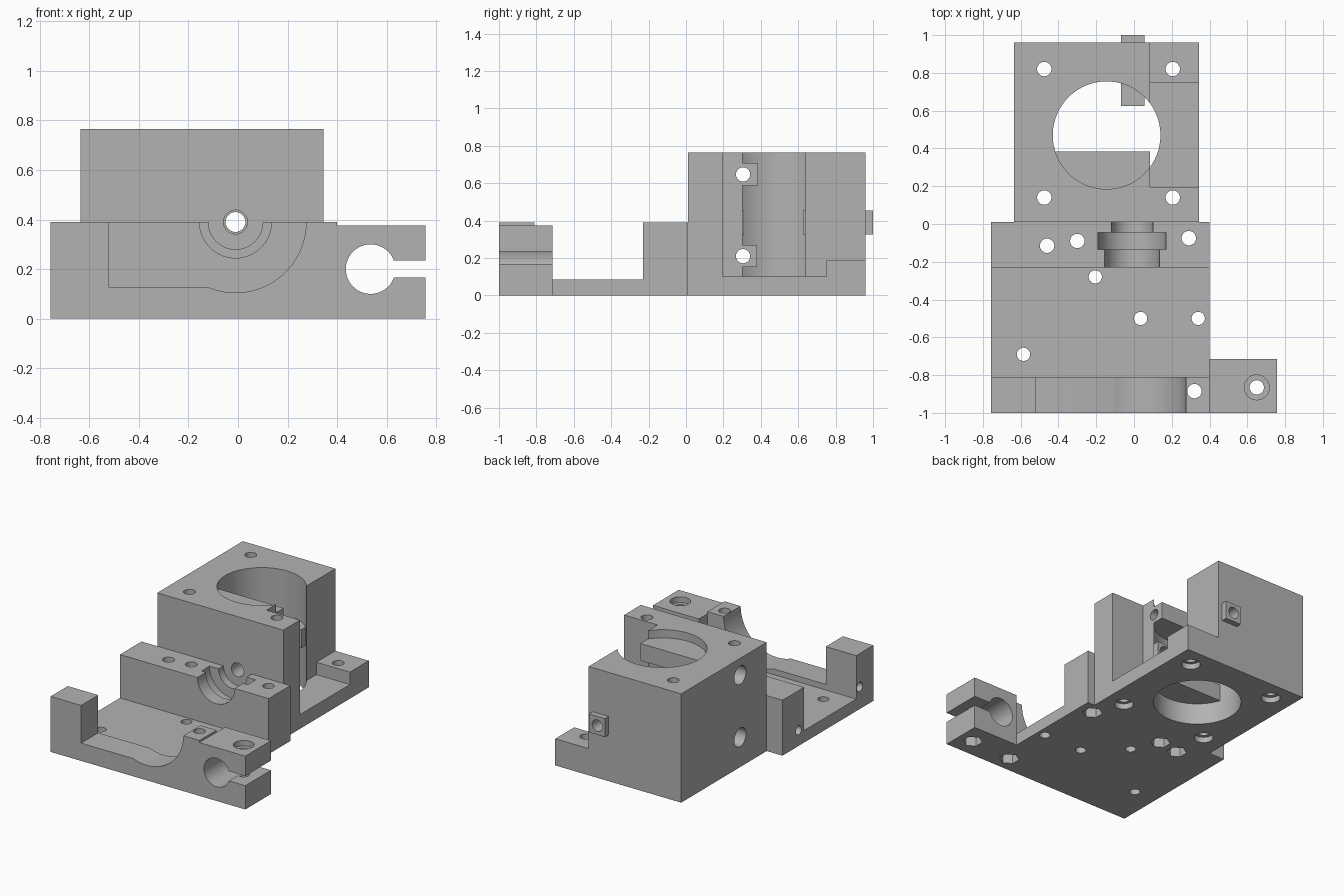
import bpy, bmesh, math
from mathutils import Matrix, Vector

if "Cube" in bpy.data.objects:
    bpy.data.objects.remove(bpy.data.objects["Cube"], do_unlink=True)

grey = bpy.data.materials.new("matte_grey")
grey.use_nodes = True
tone = (0.45, 0.45, 0.45, 1)
grey.diffuse_color = tone
for node in grey.node_tree.nodes:
    if node.type == 'BSDF_PRINCIPLED':
        node.inputs["Base Color"].default_value = tone


def to_object(name, bm):
    bmesh.ops.recalc_face_normals(bm, faces=bm.faces)
    mesh = bpy.data.meshes.new(name)
    bm.to_mesh(mesh)
    bm.free()
    mesh.materials.append(grey)
    ob = bpy.data.objects.new(name, mesh)
    bpy.context.collection.objects.link(ob)
    return ob


def box(name, xs, ys, zs):
    bm = bmesh.new()
    bmesh.ops.create_cube(bm, size=1)
    lo, hi = Vector((xs[0], ys[0], zs[0])), Vector((xs[1], ys[1], zs[1]))
    bmesh.ops.scale(bm, vec=hi - lo, verts=bm.verts)
    bmesh.ops.translate(bm, vec=(lo + hi) / 2, verts=bm.verts)
    return to_object(name, bm)


def rod(axis, a, b, span, r, sides=40):
    """Cylinder along an axis; a and b are the other two coordinates in order."""
    bm = bmesh.new()
    length, mid = span[1] - span[0], sum(span) / 2
    bmesh.ops.create_cone(bm, cap_ends=True, segments=sides, radius1=r, radius2=r, depth=length)
    turn = {'x': Matrix.Rotation(math.pi / 2, 3, 'Y'),
            'y': Matrix.Rotation(math.pi / 2, 3, 'X'),
            'z': Matrix.Identity(3)}[axis]
    centre = {'x': (mid, a, b), 'y': (a, mid, b), 'z': (a, b, mid)}[axis]
    bmesh.ops.rotate(bm, matrix=turn, verts=bm.verts)
    bmesh.ops.translate(bm, vec=centre, verts=bm.verts)
    return to_object("cutter", bm)


def prism(name, pts, along, start, end):
    """Extrude a profile: (y, z) points along x, or (x, z) points along y."""
    bm = bmesh.new()
    place = (lambda p: (start, p[0], p[1])) if along == 'x' else (lambda p: (p[0], start, p[1]))
    face = bm.faces.new([bm.verts.new(place(p)) for p in pts])
    out = bmesh.ops.extrude_face_region(bm, geom=[face])
    d = end - start
    verts = [v for v in out["geom"] if isinstance(v, bmesh.types.BMVert)]
    bmesh.ops.translate(bm, vec=(d, 0, 0) if along == 'x' else (0, d, 0), verts=verts)
    return to_object(name, bm)


def combine(ob, tools, operation='DIFFERENCE'):
    for tool in tools:
        tool.hide_render = True
        mod = ob.modifiers.new("cut", 'BOOLEAN')
        mod.operation, mod.solver, mod.object = operation, 'EXACT', tool
        bpy.context.view_layer.objects.active = ob
        bpy.ops.object.modifier_apply(modifier=mod.name)
        bpy.data.objects.remove(tool, do_unlink=True)


def finish(ob):
    bpy.ops.object.select_all(action='DESELECT')
    ob.select_set(True)
    bpy.context.view_layer.objects.active = ob
    bpy.ops.object.shade_smooth_by_angle(angle=math.radians(30))


AX, AZ = -0.01, 0.39          # shaft axis, running front to back

# Base tray: floor with a front wall and a bearing wall
tray = prism("base_tray", [(-1, 0), (0.01, 0), (0.01, AZ), (-0.23, AZ), (-0.23, 0.085),
                           (-0.81, 0.085), (-0.81, AZ), (-1, AZ)], 'x', -0.757, 0.4)

# Scooped opening in the front wall
arc = [math.radians(-111.6 + 111.6 * i / 24) for i in range(25)]
scoop = [(-0.52, 0.5), (-0.52, 0.125)]
scoop += [(AX + 0.285 * math.cos(t), AZ + 0.285 * math.sin(t)) for t in arc]
scoop += [(0.275, 0.5)]
cuts = [prism("cutter", scoop, 'y', -1.1, -0.78)]

# Stepped bearing seat
for y0, y1, r in [(-0.3, -0.13, 0.145), (-0.135, -0.045, 0.18), (-0.05, 0.05, 0.11)]:
    cuts.append(rod('y', AX, AZ, (y0, y1), r, 64))

# Bolt holes with hexagonal nut pockets underneath
for x, y in [(-0.46, -0.115), (-0.3, -0.09), (0.29, -0.075), (0.32, -0.885)]:
    cuts.append(rod('z', x, y, (-0.1, 0.5), 0.038))
    cuts.append(rod('z', x, y, (-0.1, 0.07), 0.065, 6))

# Plain floor holes and side holes
for x, y in [(-0.205, -0.28), (0.035, -0.5), (0.34, -0.5), (-0.585, -0.69)]:
    cuts.append(rod('z', x, y, (-0.1, 0.2), 0.035))
for y, z in [(-0.17, 0.11), (-0.85, 0.155)]:
    cuts.append(rod('x', y, z, (-0.9, -0.56), 0.032))
combine(tray, cuts)
finish(tray)

# Rod clamp with slot and clamping bolt
clamp = box("rod_clamp", (0.4, 0.757), (-1, -0.715), (0, 0.375))
combine(clamp, [
    rod('y', 0.535, 0.2, (-1.1, -0.6), 0.1, 64),
    box("cutter", (0.54, 0.9), (-1.1, -0.6), (0.167, 0.235)),
    rod('z', 0.65, -0.865, (-0.1, 0.5), 0.038),
    rod('z', 0.65, -0.865, (0.335, 0.5), 0.066),
    rod('z', 0.65, -0.865, (-0.1, 0.07), 0.065, 6)])
finish(clamp)

# Motor block with the side notch and its low rear step
block = box("motor_block", (-0.635, 0.345), (0.01, 0.96), (0, 0.765))
nub = box("cutter", (-0.07, 0.055), (0.9, 1.0), (0.325, 0.455))
combine(block, [nub], 'UNION')
combine(block, [box("cutter", (0.085, 0.5), (0.195, 0.75), (0.1, 0.9)),
                box("cutter", (0.085, 0.5), (0.7, 1.1), (0.187, 0.9))])

# Large bore, leaving two screw bars and two guide bosses inside it
bore = rod('z', -0.145, 0.47, (-0.1, 0.9), 0.285, 96)
combine(bore, [box("cutter", (-0.9, 0.085), (0, 0.38), (0.152, 0.27)),
               box("cutter", (-0.9, 0.085), (0, 0.385), (0.587, 0.707)),
               box("cutter", (-0.07, 0.055), (0, 0.31), (0.325, 0.455)),
               box("cutter", (-0.07, 0.055), (0.625, 1.2), (0.325, 0.455))])
cuts = [bore]

# Shaft passage
cuts += [rod('y', AX, AZ, (-0.1, 0.4), 0.048), rod('y', AX, AZ, (0.35, 1.1), 0.04)]

# Mounting holes with recesses below
for x in (-0.475, 0.205):
    for y in (0.14, 0.82):
        cuts += [rod('z', x, y, (-0.1, 0.9), 0.038), rod('z', x, y, (-0.1, 0.04), 0.062)]

# Cross screws with counterbores
for z in (0.21, 0.647):
    cuts += [rod('x', 0.305, z, (-0.8, 0.5), 0.038), rod('x', 0.305, z, (-0.8, -0.53), 0.065)]
combine(block, cuts)
finish(block)
